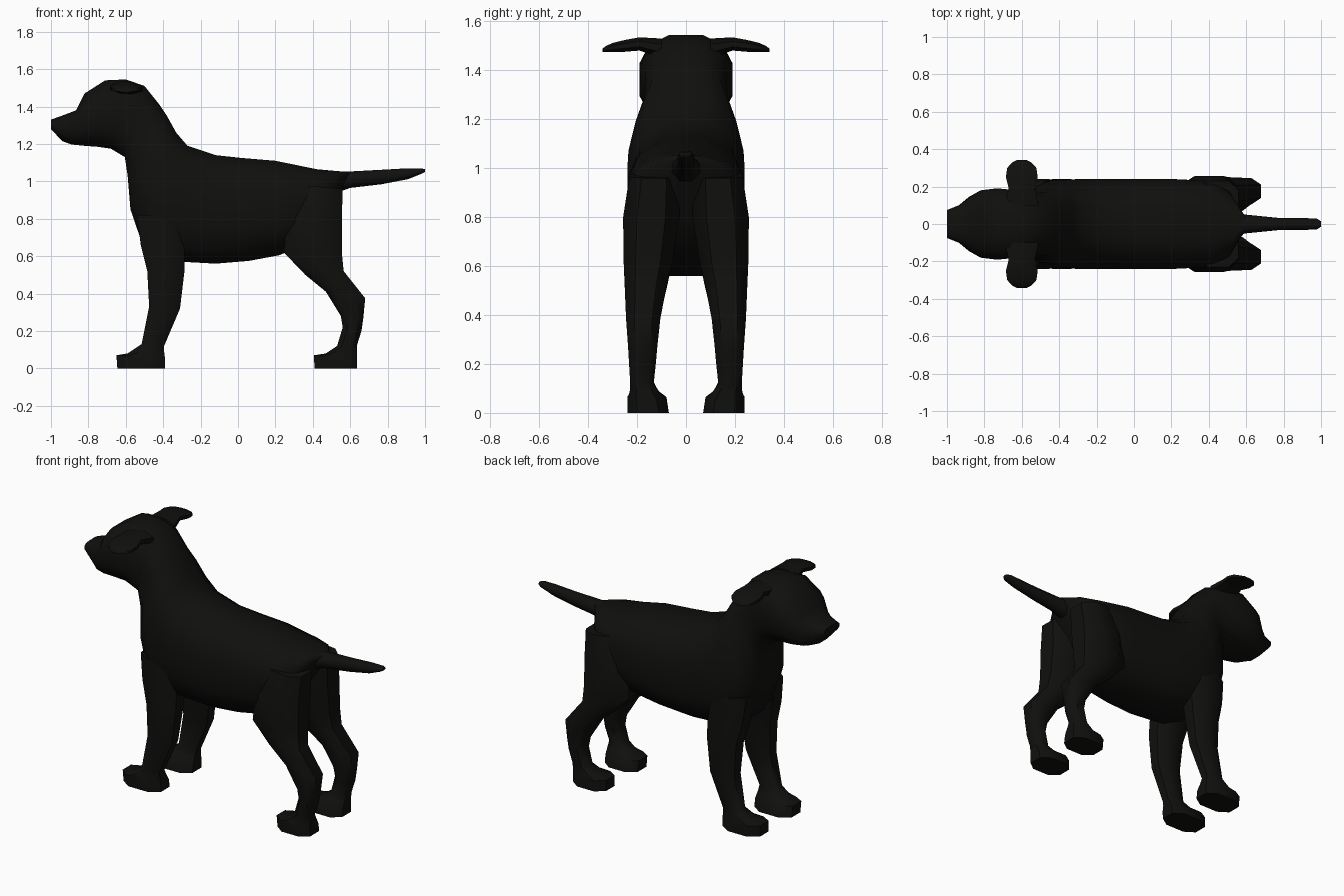
import bpy, bmesh, math
from mathutils import Vector as V

black = bpy.data.materials.new("black_coat")
black.diffuse_color = (0.005, 0.005, 0.0045, 1)


def loft(name, rings, sides, power=2.0, angle=45):
    """Skin over rings given as (centre, axis_a, axis_b)."""
    unit = []
    for i in range(sides):
        t = 2 * math.pi * (i + 0.5) / sides
        c, s = math.cos(t), math.sin(t)
        unit.append((math.copysign(abs(c) ** (2 / power), c),
                     math.copysign(abs(s) ** (2 / power), s)))
    m = max(abs(u) for u, _ in unit)
    n = max(abs(v) for _, v in unit)
    bm = bmesh.new()
    loops = [[bm.verts.new(c + a * (u / m) + b * (v / n)) for u, v in unit]
             for c, a, b in rings]
    for p, q in zip(loops, loops[1:]):
        for i in range(sides):
            j = (i + 1) % sides
            bm.faces.new((p[i], p[j], q[j], q[i]))
    bm.faces.new(loops[0])
    bm.faces.new(loops[-1])
    bmesh.ops.recalc_face_normals(bm, faces=bm.faces)
    me = bpy.data.meshes.new(name)
    bm.to_mesh(me)
    bm.free()
    ob = bpy.data.objects.new(name, me)
    bpy.context.collection.objects.link(ob)
    me.materials.append(black)
    bpy.ops.object.select_all(action='DESELECT')
    ob.select_set(True)
    bpy.context.view_layer.objects.active = ob
    bpy.ops.object.shade_smooth_by_angle(angle=math.radians(angle))
    return ob


def section(x1, z1, x2, z2, half, y=0.0):
    """Ring between two side-view outline points, with a half width."""
    p, q = V((x1, y, z1)), V((x2, y, z2))
    return (p + q) / 2, (p - q) / 2, V((0, half, 0))


def both_sides(name, rings, *args):
    for side, k in (("left", -1), ("right", 1)):
        flip = lambda v: V((v.x, v.y * k, v.z))
        loft(f"{side}_{name}", [tuple(map(flip, r)) for r in rings], *args)


# Torso, neck and head: top point, bottom point, half width
body = [
    (0.60, 1.05, 0.55, 0.95, 0.05), (0.53, 1.055, 0.47, 0.82, 0.17),
    (0.42, 1.065, 0.40, 0.68, 0.23), (0.20, 1.11, 0.22, 0.605, 0.24),
    (0.02, 1.125, 0.06, 0.575, 0.24), (-0.12, 1.14, -0.12, 0.56, 0.24),
    (-0.27, 1.19, -0.30, 0.57, 0.24), (-0.33, 1.26, -0.51, 0.66, 0.235),
    (-0.38, 1.35, -0.575, 0.85, 0.205), (-0.42, 1.41, -0.59, 1.03, 0.17),
    (-0.50, 1.51, -0.605, 1.13, 0.165), (-0.60, 1.545, -0.68, 1.175, 0.18),
    (-0.71, 1.54, -0.75, 1.185, 0.19), (-0.82, 1.47, -0.82, 1.19, 0.18),
    (-0.865, 1.38, -0.89, 1.197, 0.145), (-0.93, 1.355, -0.94, 1.215, 0.10),
    (-1.0, 1.33, -1.0, 1.28, 0.075),
]
loft("body_and_head", [section(*s) for s in body], 12, 2.7, 60)

# Tail
tail = [(0.50, 1.05, 0.50, 0.93, 0.07), (0.60, 1.053, 0.60, 0.965, 0.05),
        (0.77, 1.062, 0.77, 0.985, 0.033), (0.91, 1.07, 0.91, 1.012, 0.032),
        (0.98, 1.07, 0.98, 1.04, 0.028), (1.0, 1.065, 1.0, 1.05, 0.014)]
loft("tail", [section(*s) for s in tail], 8, 2.0, 60)

# Front legs with paws: front point, back point, half width, y centre
front_leg = [
    (-0.54, 0.82, -0.26, 0.82, 0.10, 0.13), (-0.52, 0.66, -0.285, 0.64, 0.085, 0.15),
    (-0.485, 0.52, -0.285, 0.53, 0.075, 0.165), (-0.475, 0.33, -0.31, 0.32, 0.062, 0.175),
    (-0.515, 0.13, -0.395, 0.12, 0.048, 0.18), (-0.59, 0.08, -0.395, 0.09, 0.06, 0.17),
    (-0.65, 0.07, -0.39, 0.05, 0.08, 0.16), (-0.645, 0, -0.39, 0, 0.085, 0.155),
]
both_sides("front_leg", [section(*s) for s in front_leg], 8, 2.6, 45)

# Hind legs with paws
hind_leg = [
    (0.34, 0.98, 0.56, 0.96, 0.10, 0.13), (0.26, 0.80, 0.555, 0.80, 0.115, 0.142),
    (0.245, 0.62, 0.555, 0.62, 0.10, 0.155), (0.36, 0.50, 0.565, 0.52, 0.085, 0.165),
    (0.47, 0.41, 0.68, 0.375, 0.07, 0.175), (0.55, 0.28, 0.67, 0.27, 0.06, 0.177),
    (0.56, 0.22, 0.66, 0.20, 0.055, 0.178), (0.53, 0.12, 0.635, 0.12, 0.048, 0.18),
    (0.47, 0.08, 0.635, 0.09, 0.06, 0.17), (0.405, 0.07, 0.635, 0.05, 0.08, 0.16),
    (0.41, 0, 0.635, 0, 0.085, 0.155),
]
both_sides("hind_leg", [section(*s) for s in hind_leg], 8, 2.6, 45)

# Ears, lofted outwards: y, z, half length, half thickness
ear = [(0.10, 1.49, 0.09, 0.04), (0.19, 1.508, 0.07, 0.027),
       (0.25, 1.500, 0.085, 0.024), (0.30, 1.493, 0.078, 0.019),
       (0.33, 1.486, 0.05, 0.012), (0.342, 1.481, 0.025, 0.006)]
both_sides("ear", [(V((-0.6, y, z)), V((rx, 0, 0)), V((0, 0, rz)))
                   for y, z, rx, rz in ear], 8, 2.0, 50)
